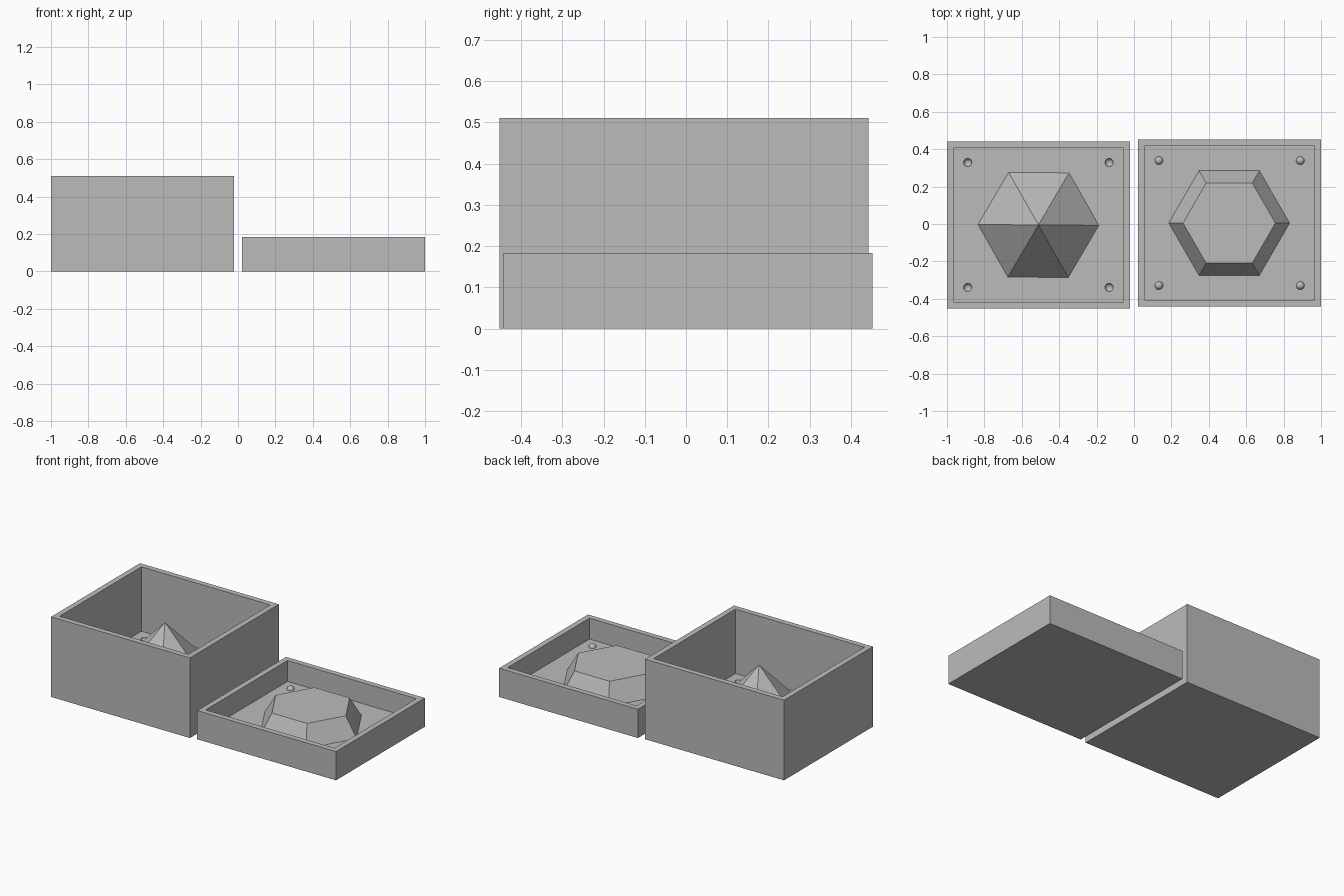
import bpy, bmesh
from math import radians
from mathutils import Matrix, Vector

if "Cube" in bpy.data.objects:
    bpy.data.objects.remove(bpy.data.objects["Cube"])

grey = bpy.data.materials.new("matte_grey")
grey.diffuse_color = (0.5, 0.5, 0.5, 1)
grey.use_nodes = True
grey.node_tree.nodes["Principled BSDF"].inputs["Base Color"].default_value = (0.5, 0.5, 0.5, 1)

SIZE = Vector((0.978, 0.894))   # outer tray footprint
WALL = 0.05
PIN = Vector((0.378, 0.334))    # key offset from the tray centre
PIN_R = 0.022
GEM_R = 0.323


def finish(bm, name):
    mesh = bpy.data.meshes.new(name)
    bm.to_mesh(mesh)
    bm.free()
    mesh.materials.append(grey)
    obj = bpy.data.objects.new(name, mesh)
    bpy.context.collection.objects.link(obj)
    return obj


def select_only(obj):
    bpy.ops.object.select_all(action='DESELECT')
    obj.select_set(True)
    bpy.context.view_layer.objects.active = obj


def tray(name, x, y, height, floor):
    """Open box: inset the top of a block and push it down to the floor."""
    bm = bmesh.new()
    place = Matrix.Translation((x, y, height / 2)) @ Matrix.Diagonal((*SIZE, height, 1))
    bmesh.ops.create_cube(bm, size=1, matrix=place)
    top = max(bm.faces, key=lambda f: f.calc_center_median().z)
    bmesh.ops.inset_region(bm, faces=[top], thickness=WALL)
    low = bmesh.ops.extrude_face_region(bm, geom=[top])["geom"]
    if top.is_valid:
        bm.faces.remove(top)
    verts = [v for v in low if isinstance(v, bmesh.types.BMVert)]
    bmesh.ops.translate(bm, verts=verts, vec=(0, 0, floor - height))
    bmesh.ops.recalc_face_normals(bm, faces=bm.faces)
    return finish(bm, name)


def gem(name, x, y, bottom, top, top_radius, turn=0):
    """Six-sided cone or frustum with corners pointing along x."""
    bm = bmesh.new()
    place = Matrix.Translation((x, y, (bottom + top) / 2)) @ Matrix.Rotation(radians(30 + turn), 4, 'Z')
    bmesh.ops.create_cone(bm, cap_ends=True, segments=6, radius1=GEM_R,
                          radius2=top_radius, depth=top - bottom, matrix=place)
    bmesh.ops.remove_doubles(bm, verts=bm.verts, dist=0.0001)
    return finish(bm, name)


def key_balls(name, x, y, z):
    """Four small balls near the tray corners."""
    bm = bmesh.new()
    for sx in (-1, 1):
        for sy in (-1, 1):
            bmesh.ops.create_uvsphere(bm, u_segments=24, v_segments=12, radius=PIN_R,
                                      matrix=Matrix.Translation((x + sx * PIN.x, y + sy * PIN.y, z)))
    obj = finish(bm, name)
    select_only(obj)
    bpy.ops.object.shade_smooth()
    return obj


# Deep tray with a pointed gem and round key sockets
DX, DY, DF = -0.511, -0.005, 0.1
deep = tray("deep_tray", DX, DY, 0.51, DF)
cutter = key_balls("socket_cutter", DX, DY, DF)
cutter.hide_render = True
cut = deep.modifiers.new("sockets", 'BOOLEAN')
cut.operation = 'DIFFERENCE'
cut.solver = 'EXACT'
cut.object = cutter
select_only(deep)
bpy.ops.object.modifier_apply(modifier=cut.name)
bpy.data.objects.remove(cutter)
select_only(deep)
bpy.ops.object.shade_smooth_by_angle(angle=radians(30))
gem("pointed_gem", DX, DY, DF, 0.435, 0, -0.4)

# Shallow tray with a flat-topped gem and round key bumps
SX, SY, SF = 0.511, 0.005, 0.05
tray("shallow_tray", SX, SY, 0.183, SF)
gem("flat_gem", SX - 0.002, SY, SF, 0.175, 0.247)
key_balls("key_bumps", SX, SY, SF)
